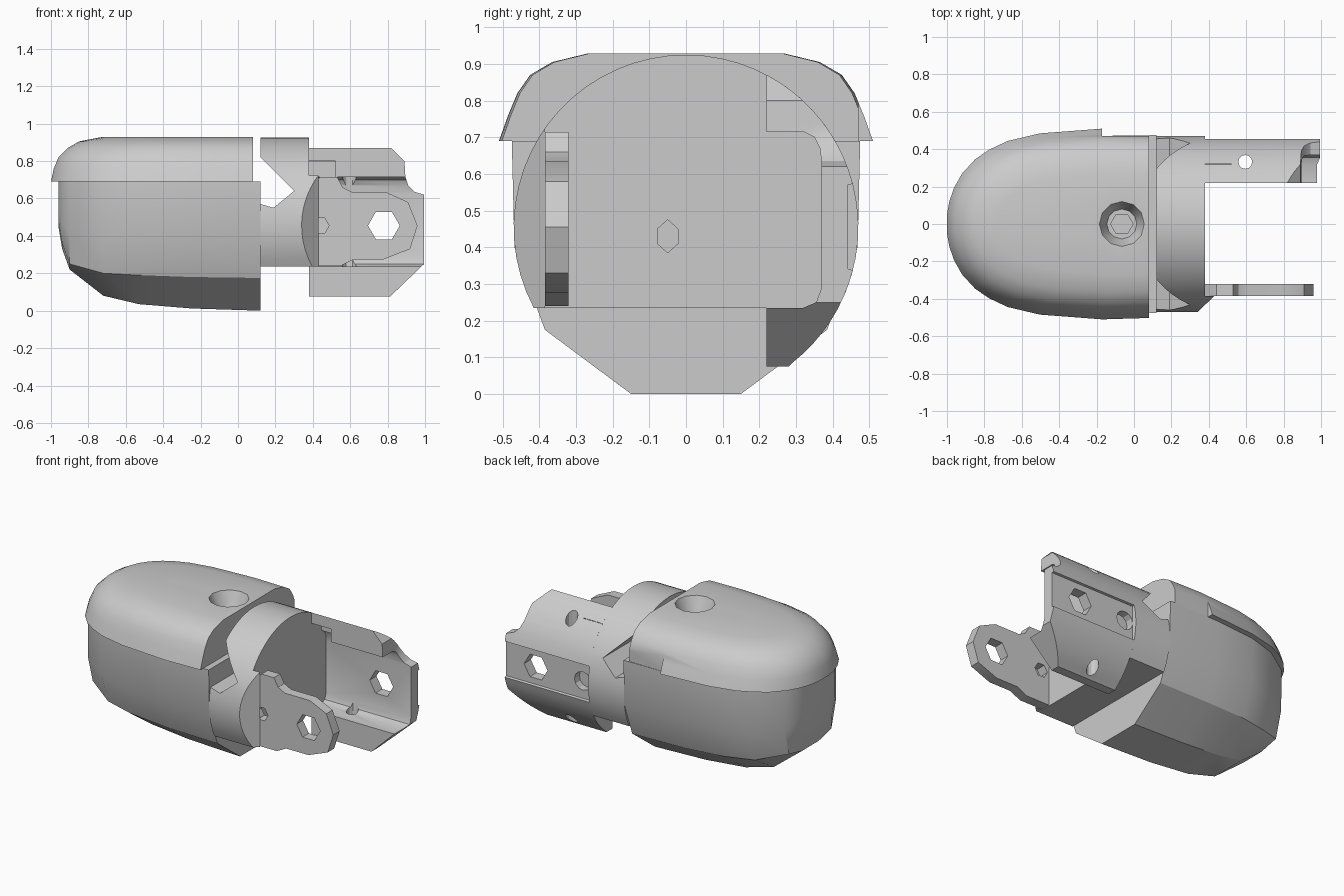
import bpy, bmesh, math
from mathutils import Vector

if "Cube" in bpy.data.objects:
    bpy.data.objects.remove(bpy.data.objects["Cube"], do_unlink=True)

grey = bpy.data.materials.new("light_grey")
grey.use_nodes = True
COL = (0.6, 0.6, 0.6, 1)
grey.diffuse_color = COL
grey.node_tree.nodes["Principled BSDF"].inputs["Base Color"].default_value = COL


def loft(name, rings):
    """Skin a series of closed rings and cap both ends."""
    bm = bmesh.new()
    loops = [[bm.verts.new(p) for p in ring] for ring in rings]
    n = len(loops[0])
    for a, b in zip(loops, loops[1:]):
        for i in range(n):
            j = (i + 1) % n
            bm.faces.new((a[i], a[j], b[j], b[i]))
    bm.faces.new(loops[0][::-1])
    bm.faces.new(loops[-1])
    bmesh.ops.recalc_face_normals(bm, faces=bm.faces)
    me = bpy.data.meshes.new(name)
    bm.to_mesh(me)
    bm.free()
    me.materials.append(grey)
    ob = bpy.data.objects.new(name, me)
    bpy.context.collection.objects.link(ob)
    return ob


def prism(name, pts, axis, a, b):
    """Extrude a 2D outline along an axis from a to b."""
    place = {"x": lambda p, h: (h, p[0], p[1]),
             "y": lambda p, h: (p[0], h, p[1]),
             "z": lambda p, h: (p[0], p[1], h)}[axis]
    return loft(name, [[place(p, h) for p in pts] for h in (a, b)])


def rect(u0, u1, v0, v1):
    return [(u0, v0), (u1, v0), (u1, v1), (u0, v1)]


def ngon(u, v, r, n=6):
    return [(u + r * math.cos(2 * math.pi * i / n),
             v + r * math.sin(2 * math.pi * i / n)) for i in range(n)]


def arc(a0, a1, n, r=0.47, cz=0.455):
    return [(r * math.cos(math.radians(a0 + (a1 - a0) * i / n)),
             cz + r * math.sin(math.radians(a0 + (a1 - a0) * i / n)))
            for i in range(n + 1)]


def boolean(ob, cutter, op="DIFFERENCE", keep=False):
    cutter.hide_render = True
    mod = ob.modifiers.new("cut", "BOOLEAN")
    mod.operation, mod.object, mod.solver = op, cutter, "EXACT"
    bpy.context.view_layer.objects.active = ob
    bpy.ops.object.modifier_apply(modifier=mod.name)
    if not keep:
        bpy.data.objects.remove(cutter, do_unlink=True)


# Lower shell: x, half width, bottom z, shoulder z, side z
sections = [(-0.96, 0.14, 0.45, 0.48, 0.55), (-0.94, 0.20, 0.33, 0.36, 0.47),
            (-0.90, 0.27, 0.22, 0.25, 0.42), (-0.72, 0.39, 0.08, 0.20, 0.40),
            (-0.53, 0.445, 0.035, 0.19, 0.40), (-0.25, 0.47, 0.012, 0.18, 0.40),
            (0.12, 0.475, 0.0, 0.175, 0.40)]
rings = []
for x, w, zb, zs, zm in sections:
    half = [(0.315 * w, zb), (0.81 * w, zs), (0.985 * w, zm), (w, 0.69)]
    rings.append([(x, y, z) for y, z in half] + [(x, -y, z) for y, z in half[::-1]])
lower_shell = loft("lower_shell", rings)

# Domed upper cap: stacked outlines
outline = [(0, 0.1), (0.012, 0.24), (0.035, 0.38), (0.075, 0.53), (0.14, 0.68),
           (0.21, 0.78), (0.3, 0.87), (0.46, 0.95), (0.77, 1.0), (1, 0.985)]
layers = [(0.69, -1, 0.51), (0.76, -0.985, 0.485), (0.82, -0.96, 0.46), (0.87, -0.91, 0.425),
          (0.905, -0.85, 0.365), (0.928, -0.73, 0.27)]
rings = []
for z, tip, w in layers:
    half = [(tip + t * (0.08 - tip), f * w) for t, f in outline]
    rings.append([(x, -y, z) for x, y in half] + [(x, y, z) for x, y in half[::-1]])
upper_cap = loft("upper_cap", rings)
boolean(upper_cap, prism("cap_notch", rect(-0.17, 0.3, 0.47, 0.7), "z", 0.6, 1))
sink = loft("countersink", [[(x, y, z) for x, y in ngon(-0.065, 0, r, n)]
                            for z, r, n in ((0.83, 0.08, 12), (0.94, 0.125, 12))])
boolean(upper_cap, sink)
boolean(upper_cap, prism("screw_pocket", ngon(-0.065, 0, 0.06), "z", 0.72, 0.9))

# Rounded neck block with diagonal slot and chamfered front shoulder
a0 = math.degrees(math.asin(-0.22 / 0.47))
neck = prism("neck_block", arc(a0, 180 - a0, 40), "x", 0.12, 0.43)
boolean(neck, prism("neck_trim", [(0.38, 0.6), (0.38, -0.385), (0.43, -0.385), (0.34, -0.47),
                                  (0.34, -0.6), (0.6, -0.6), (0.6, 0.6)], "z", 0, 1.2))
boolean(neck, prism("neck_slot", [(0.05, 0.89), (0.30, 0.64), (0.19, 0.55), (0.12, 0.57),
                                  (0.05, 0.57)], "y", -0.7, 0.7))
boolean(neck, prism("wall_hole", [(-0.05, 0.385), (-0.022, 0.41), (-0.022, 0.45), (-0.05, 0.475),
                                  (-0.078, 0.45), (-0.078, 0.41)], "x", 0.25, 0.5))

# Thin front arm
front_arm = prism("front_arm", [(0.32, 0.24), (0.55, 0.24), (0.62, 0.275), (0.78, 0.275),
                                (0.92, 0.33), (0.96, 0.455), (0.91, 0.58), (0.79, 0.635),
                                (0.61, 0.635), (0.56, 0.66), (0.53, 0.715), (0.44, 0.715),
                                (0.35, 0.64), (0.32, 0.6)], "y", -0.385, -0.32)

# Back arm: channel section trimmed to its side outline
top_angle = math.degrees(math.acos(0.22 / 0.47))
section = ([(0.22, 0.075), (0.28, 0.075)] + arc(-52, -14.5, 8)
           + [(0.44, 0.342), (0.44, 0.57)] + arc(14.5, top_angle, 10)
           + [(0.22, 0.715), (0.32, 0.715), (0.35, 0.70), (0.365, 0.67), (0.37, 0.63),
              (0.37, 0.29), (0.355, 0.25), (0.32, 0.235), (0.22, 0.235)])
back_arm = prism("back_arm", section, "x", 0.38, 1.1)
boolean(back_arm, prism("arm_outline", [(0.3, 0.0), (0.735, 0.0), (0.995, 0.25), (0.995, 0.62),
                                        (0.945, 0.635), (0.91, 0.67), (0.895, 0.715),
                                        (0.89, 0.80), (0.79, 0.9), (0.3, 0.9)],
                        "y", 0, 0.7), "INTERSECT")
boolean(back_arm, prism("inner_notch", rect(0.3, 0.52, 0.7, 0.8), "y", 0.1, 0.32))
boolean(back_arm, prism("pin_hole", ngon(0.595, 0.332, 0.037, 12), "z", 0, 1))
boolean(back_arm, prism("blind_hole", ngon(0.44, 0.455, 0.06, 12), "y", 0.39, 0.6))

# Hexagonal axle and pin holes
axle = prism("axle_hole", ngon(0.78, 0.455, 0.085), "y", -0.7, 0.7)
boolean(back_arm, axle, keep=True)
boolean(front_arm, axle)
boolean(front_arm, prism("small_hole", ngon(0.44, 0.455, 0.047), "y", -0.7, 0))

# Smooth shading with sharp edges kept
for ob in (lower_shell, upper_cap, neck, front_arm, back_arm):
    bpy.ops.object.select_all(action="DESELECT")
    ob.select_set(True)
    bpy.context.view_layer.objects.active = ob
    bpy.ops.object.shade_smooth_by_angle(angle=math.radians(28))
